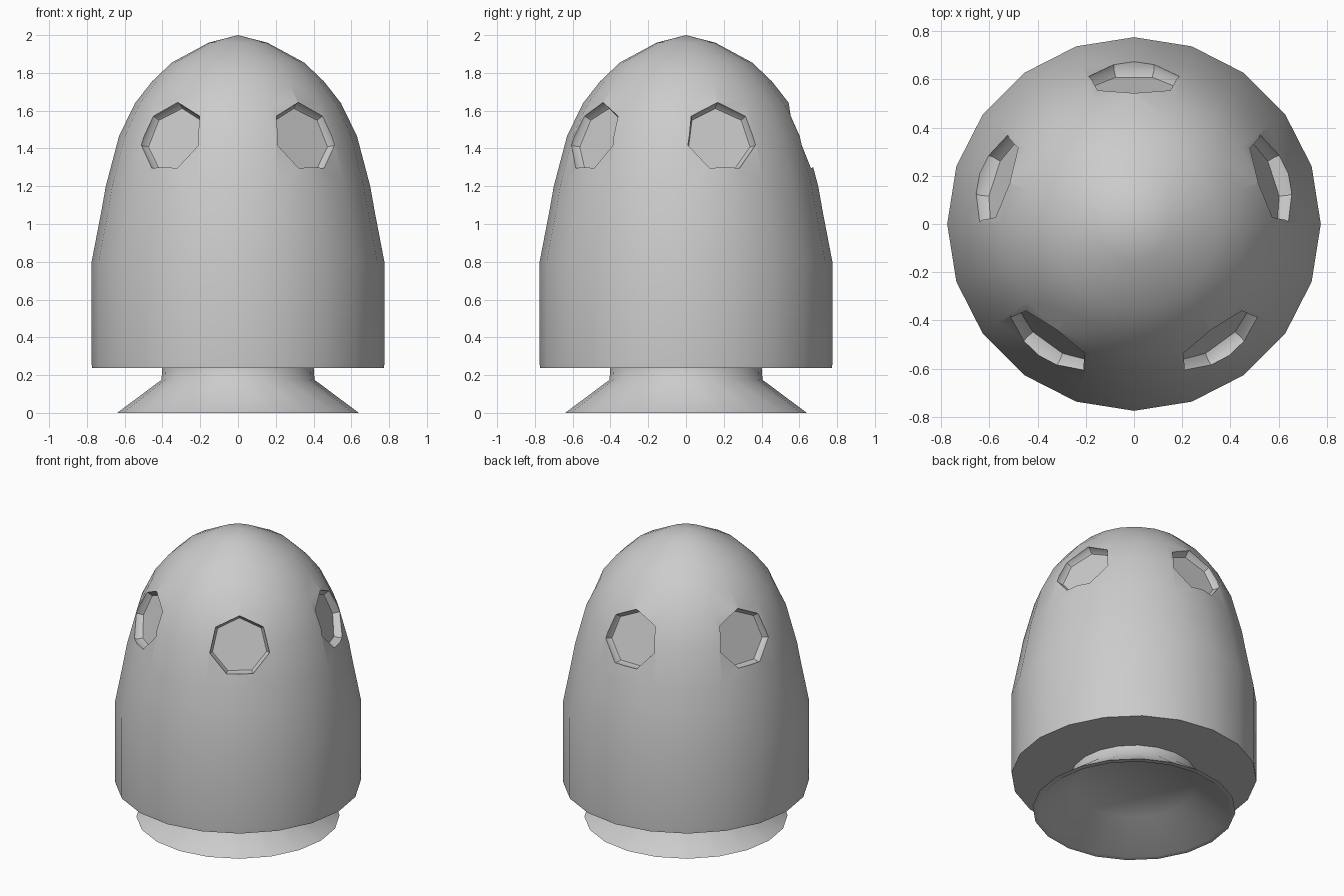
import bpy, bmesh
from math import sin, cos, pi, radians
from mathutils import Vector

if "Cube" in bpy.data.objects:
    bpy.data.objects.remove(bpy.data.objects["Cube"])

SIDES = 20


def make_object(name, bm):
    bmesh.ops.recalc_face_normals(bm, faces=bm.faces[:])
    mesh = bpy.data.meshes.new(name)
    bm.to_mesh(mesh)
    bm.free()
    obj = bpy.data.objects.new(name, mesh)
    bpy.context.collection.objects.link(obj)
    return obj


def loft(bm, rings):
    """Join rings of points into a tube; a one-point ring becomes a pole."""
    rings = [[bm.verts.new(p) for p in r] for r in rings]
    for a, b in zip(rings, rings[1:]):
        n = max(len(a), len(b))
        for i in range(n):
            j = (i + 1) % n
            if len(a) == 1:
                bm.faces.new((a[0], b[i], b[j]))
            elif len(b) == 1:
                bm.faces.new((a[i], a[j], b[0]))
            else:
                bm.faces.new((a[i], a[j], b[j], b[i]))
    for r in (rings[0], rings[-1]):
        if len(r) > 2:
            bm.faces.new(r)


def revolve(name, profile):
    bm = bmesh.new()
    loft(bm, [[(0, 0, z)] if r == 0 else
              [(r * cos(2 * pi * i / SIDES), r * sin(2 * pi * i / SIDES), z)
               for i in range(SIDES)] for r, z in profile])
    return make_object(name, bm)


def smooth(obj, angle):
    bpy.ops.object.select_all(action='DESELECT')
    obj.select_set(True)
    bpy.context.view_layer.objects.active = obj
    bpy.ops.object.shade_smooth_by_angle(angle=radians(angle))


# Capsule body
body = revolve("capsule_body", [
    (0, 2.0), (0.155, 1.96), (0.35, 1.855), (0.455, 1.755), (0.545, 1.64),
    (0.63, 1.465), (0.70, 1.2), (0.725, 1.06), (0.775, 0.8),
    (0.775, 0.265), (0.773, 0.237), (0.40, 0.237)])

# Five seven-sided window recesses, tilted with the nose
bm = bmesh.new()
tilt = radians(18.5)
for k in range(5):
    a = radians(90 + 72 * k)
    radial = Vector((cos(a), sin(a), 0))
    side = Vector((-sin(a), cos(a), 0))
    up = Vector((0, 0, 1)) * cos(tilt) - radial * sin(tilt)
    out = radial * cos(tilt) + Vector((0, 0, 1)) * sin(tilt)
    centre = radial * 0.587 + Vector((0, 0, 1.455))
    loft(bm, [[centre + out * d
               + side * (r * cos(pi / 2 + 2 * pi * i / 7))
               + up * (r * sin(pi / 2 + 2 * pi * i / 7)) for i in range(7)]
              for r, d in ((0.175, -0.03), (0.193, 0.0), (0.195, 0.25))])
cutter = make_object("window_cutter", bm)
cut = body.modifiers.new("windows", 'BOOLEAN')
cut.operation = 'DIFFERENCE'
cut.solver = 'EXACT'
cut.object = cutter
bpy.context.view_layer.objects.active = body
bpy.ops.object.modifier_apply(modifier=cut.name)
bpy.data.objects.remove(cutter)
smooth(body, 32)

# Hollow flared engine nozzle
nozzle = revolve("engine_nozzle", [
    (0.40, 0.25), (0.405, 0.175), (0.64, 0.0), (0.605, 0.0),
    (0.38, 0.165), (0, 0.175)])
smooth(nozzle, 50)
